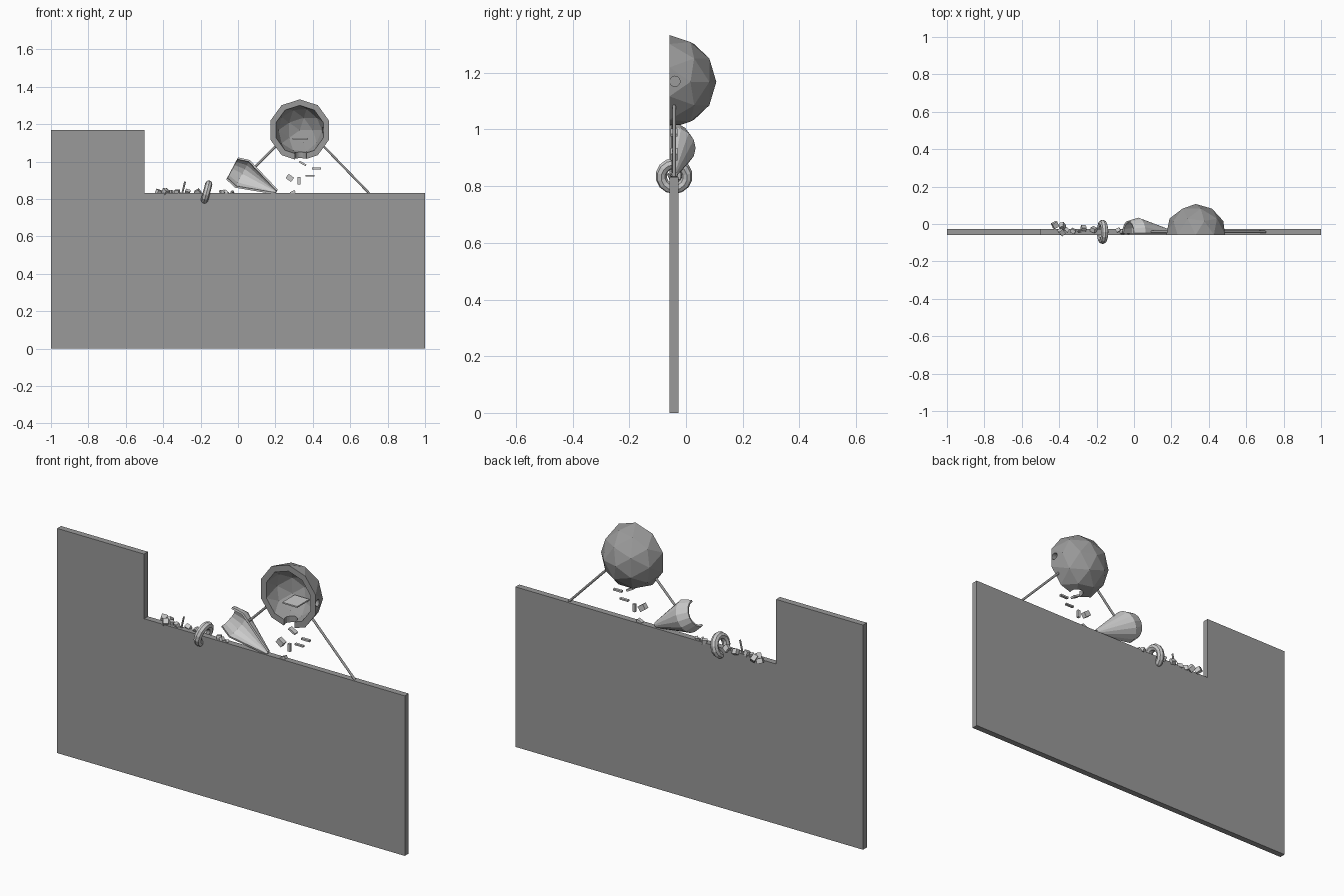
import bpy, bmesh
from math import sin, cos, pi, radians
from mathutils import Vector, Matrix, Euler

if "Cube" in bpy.data.objects:
    bpy.data.objects.remove(bpy.data.objects["Cube"])

FRONT, BACK = -0.058, -0.026      # front and back planes of the panel
BALL = Vector((0.33, FRONT, 1.168))

DARK = bpy.data.materials.new("dark_grey")
DARK.diffuse_color = (0.32, 0.32, 0.32, 1)
DARK.use_nodes = True
DARK.node_tree.nodes["Principled BSDF"].inputs["Base Color"].default_value = DARK.diffuse_color


def finish(name, bm, mat=None):
    bmesh.ops.recalc_face_normals(bm, faces=bm.faces)
    me = bpy.data.meshes.new(name)
    bm.to_mesh(me)
    bm.free()
    if mat:
        me.materials.append(mat)
    ob = bpy.data.objects.new(name, me)
    bpy.context.collection.objects.link(ob)
    return ob


def box(name, loc, size, rot=(0, 0, 0), mat=None):
    bm = bmesh.new()
    m = (Matrix.Translation(loc) @ Euler([radians(a) for a in rot]).to_matrix().to_4x4()
         @ Matrix.Diagonal((*size, 1)))
    bmesh.ops.create_cube(bm, size=1, matrix=m)
    return finish(name, bm, mat)


def rod(name, a, b, r, sides=12, mat=None):
    a, b = Vector(a), Vector(b)
    d = b - a
    m = Matrix.Translation((a + b) / 2) @ d.to_track_quat('Z', 'Y').to_matrix().to_4x4()
    bm = bmesh.new()
    bmesh.ops.create_cone(bm, cap_ends=True, segments=sides, radius1=r, radius2=r,
                          depth=d.length, matrix=m)
    return finish(name, bm, mat)


def icoball(name, r):
    # pole points backwards, so the front cut is a regular decagon
    bm = bmesh.new()
    m = Matrix.Translation(BALL) @ Matrix.Rotation(radians(-90), 4, 'X')
    bmesh.ops.create_icosphere(bm, subdivisions=2, radius=r, matrix=m)
    return finish(name, bm, DARK)


def cut(ob, cutter):
    cutter.hide_render = True
    cutter.hide_set(True)
    if not cutter.data.materials:
        cutter.data.materials.append(DARK)
    mod = ob.modifiers.new("cut", 'BOOLEAN')
    mod.operation, mod.solver, mod.object = 'DIFFERENCE', 'EXACT', cutter


# Stepped panel
bm = bmesh.new()
outline = [(-1, 0), (1, 0), (1, 0.832), (-0.5, 0.832), (-0.5, 1.168), (-1, 1.168)]
face = bm.faces.new([bm.verts.new((x, FRONT, z)) for x, z in outline])
ext = bmesh.ops.extrude_face_region(bm, geom=[face])
bmesh.ops.translate(bm, vec=(0, BACK - FRONT, 0),
                    verts=[v for v in ext['geom'] if isinstance(v, bmesh.types.BMVert)])
finish("stepped_panel", bm, DARK)

# Hollow half ball with a side hole and a bottom outlet
ball = icoball("half_ball_shell", 0.165)
cut(ball, icoball("cutter_inside", 0.133))
cut(ball, box("cutter_front", (BALL.x, FRONT - 0.1995, BALL.z), (0.6, 0.4, 0.6)))
cut(ball, rod("cutter_side_hole", (0.40, -0.039, 1.17), (0.55, -0.039, 1.17), 0.018, 16))
cut(ball, rod("cutter_outlet", (0.335, -0.045, 0.98), (0.335, -0.045, 1.08), 0.033, 16))

# Flat plate floating inside the ball
box("inner_plate", (0.333, 0.0, 1.123), (0.085, 0.1, 0.007))

# Support struts
rod("strut_right", (0.455, -0.042, 1.085), (0.702, -0.042, 0.83), 0.006, mat=DARK)
rod("strut_left", (0.205, -0.042, 1.085), (0.085, -0.042, 0.965), 0.006, mat=DARK)

# Half scoop: tapered half shell, open at the front and the wide end
bm = bmesh.new()
axis = Vector((cos(radians(28)), 0, -sin(radians(28))))
side = Vector((sin(radians(28)), 0, cos(radians(28))))
start = Vector((-0.03, -0.05, 0.963))
profile = [(0.0, 0.062), (0.06, 0.079), (0.265, 0.010)]
rows = []
for t, r in profile:
    rows.append([bm.verts.new(start + axis * t + side * r * cos(pi * i / 8)
                              + Vector((0, r * sin(pi * i / 8), 0))) for i in range(9)])
for a, b in zip(rows, rows[1:]):
    for i in range(8):
        bm.faces.new((a[i], a[i + 1], b[i + 1], b[i]))
scoop = finish("scoop", bm)
mod = scoop.modifiers.new("thickness", 'SOLIDIFY')
mod.thickness, mod.offset = 0.010, 0

# Tilted ring straddling the panel's top edge
bpy.ops.mesh.primitive_torus_add(major_segments=14, minor_segments=8, major_radius=0.046,
                                 minor_radius=0.0195, location=(-0.168, -0.042, 0.836),
                                 rotation=(0, radians(105), 0))
bpy.context.object.name = "ring"

# Chips falling from the outlet: location, size, rotation
chips = [
    ((0.277, -0.042, 0.913), (0.036, 0.025, 0.028), (0, 35, 0)),
    ((0.326, -0.042, 0.898), (0.014, 0.014, 0.040), (0, 0, 0)),
    ((0.384, -0.042, 0.925), (0.048, 0.014, 0.008), (0, 0, 0)),
    ((0.420, -0.042, 0.963), (0.048, 0.014, 0.009), (0, 0, 0)),
    ((0.346, -0.042, 0.990), (0.042, 0.025, 0.010), (0, 28, 0)),
    ((0.293, -0.042, 0.836), (0.028, 0.020, 0.014), (0, -25, 0)),
]
for i, c in enumerate(chips):
    box(f"falling_chip_{i}", *c)

# Loose rubble along the top edge: x, y, size
rubble = [(-0.422, -0.005, 0.030), (-0.382, -0.012, 0.030), (-0.388, -0.042, 0.032),
          (-0.360, -0.030, 0.024), (-0.325, -0.037, 0.026), (-0.270, -0.022, 0.026),
          (-0.215, -0.030, 0.028), (-0.085, -0.032, 0.024),
          (-0.062, -0.042, 0.020), (-0.030, -0.045, 0.014)]
for i, (x, y, s) in enumerate(rubble):
    box(f"rubble_{i}", (x, y, 0.836), (s, s, s * 0.8), (i * 37 + 20, i * 23 + 15, i * 51 + 30))
rod("rubble_stick", (-0.298, -0.04, 0.83), (-0.283, -0.04, 0.893), 0.005, 6)
